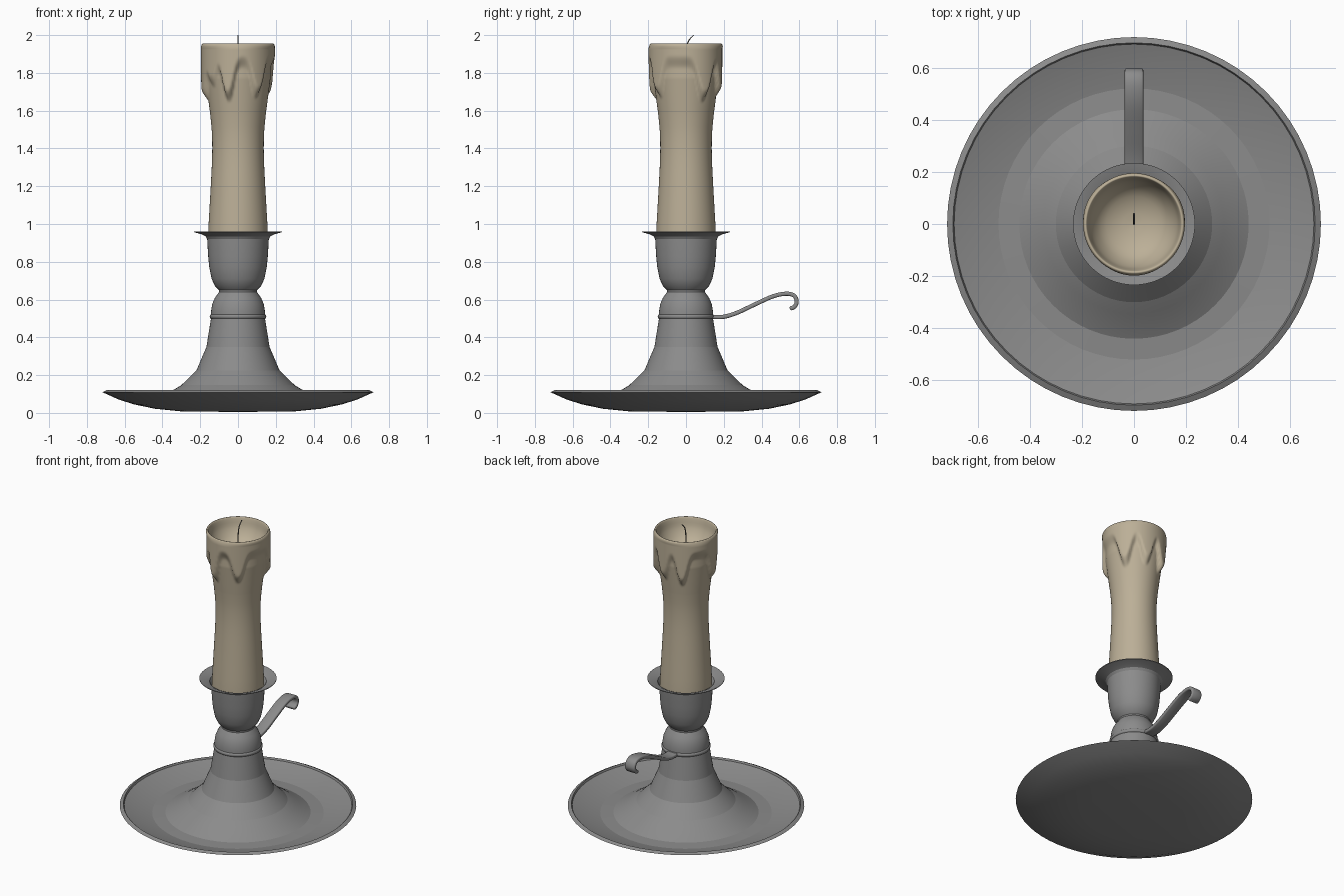
import bpy, bmesh, math
from mathutils import Vector

if "Cube" in bpy.data.objects:
    bpy.data.objects.remove(bpy.data.objects["Cube"])

METAL = (0.26, 0.26, 0.26)
WAX = (0.5, 0.43, 0.31)


def finish(name, bm, color, angle=35):
    bmesh.ops.remove_doubles(bm, verts=bm.verts, dist=1e-5)
    bmesh.ops.recalc_face_normals(bm, faces=bm.faces)
    me = bpy.data.meshes.new(name)
    bm.to_mesh(me)
    bm.free()
    ob = bpy.data.objects.new(name, me)
    bpy.context.collection.objects.link(ob)
    mat = bpy.data.materials.new(name + "_colour")
    mat.diffuse_color = (*color, 1)
    mat.use_nodes = True
    mat.node_tree.nodes["Principled BSDF"].inputs["Base Color"].default_value = mat.diffuse_color
    me.materials.append(mat)
    bpy.ops.object.select_all(action='DESELECT')
    ob.select_set(True)
    bpy.context.view_layer.objects.active = ob
    bpy.ops.object.shade_smooth_by_angle(angle=math.radians(angle))
    return ob


def lathe(name, profile, color, seg=64, radius=None, angle=35, closed=False):
    """Revolve (r, z) points; radius(r, z, a) may vary the radius by angle."""
    bm = bmesh.new()
    rings = []
    for r, z in profile:
        ring = []
        for i in range(seg):
            a = 2 * math.pi * i / seg
            q = radius(r, z, a) if radius else r
            ring.append(bm.verts.new((q * math.cos(a), q * math.sin(a), z)))
        rings.append(ring)
    pairs = list(zip(rings, rings[1:])) + ([(rings[-1], rings[0])] if closed else [])
    for lo, hi in pairs:
        for i in range(seg):
            j = (i + 1) % seg
            bm.faces.new((lo[i], lo[j], hi[j], hi[i]))
    bmesh.ops.dissolve_degenerate(bm, dist=1e-6, edges=bm.edges)
    return finish(name, bm, color, angle)


def spline(pts, steps=5):
    """Catmull-Rom through the points."""
    p = [Vector(q) for q in pts]
    p = [2 * p[0] - p[1]] + p + [2 * p[-1] - p[-2]]
    out = []
    for a, b, c, d in zip(p, p[1:], p[2:], p[3:]):
        for k in range(steps):
            t = k / steps
            out.append(0.5 * (2 * b + (c - a) * t + (2 * a - 5 * b + 4 * c - d) * t * t
                              + (3 * b - a - 3 * c + d) * t ** 3))
    return out + [p[-2]]


# Dished plate: underside, rim, then inside flowing up to the stem foot
lathe("plate", [(0, 0.005), (0.3, 0.008), (0.44, 0.022), (0.55, 0.045), (0.63, 0.07),
                (0.717, 0.109), (0.695, 0.12), (0.69, 0.108), (0.61, 0.08),
                (0.52, 0.06), (0.44, 0.064), (0.38, 0.096), (0.345, 0.12), (0.3, 0.147),
                (0.22, 0.225), (0.167, 0.35), (0.143, 0.5), (0, 0.5)], METAL, angle=9)

# Stem knop, waist and flared candle cup
lathe("cup", [(0, 0.49), (0.143, 0.49), (0.143, 0.535), (0.137, 0.575), (0.122, 0.61),
              (0.1, 0.64), (0.1, 0.65), (0.122, 0.672), (0.14, 0.71), (0.152, 0.77),
              (0.158, 0.83), (0.163, 0.92), (0.172, 0.935), (0.195, 0.946), (0.234, 0.957),
              (0.234, 0.961), (0.195, 0.951), (0.172, 0.94), (0.158, 0.915), (0.15, 0.8),
              (0, 0.78)], METAL, angle=20)

# Ring moulding around the stem
lathe("collar", [(0.14 + 0.01 * math.cos(t * math.pi / 4), 0.51 + 0.013 * math.sin(t * math.pi / 4))
                 for t in range(8)], METAL, closed=True, angle=60)

# Candle with wax drips: (angle in degrees, lowest z, angular width)
drips = [(-107, 1.67, 12), (-55, 1.69, 14), (32, 1.67, 15), (76, 1.69, 14),
         (117, 1.67, 13), (190, 1.67, 17), (222, 1.75, 12)]


def wax_edge(a):
    edge = 1.85
    for deg, low, w in drips:
        d = (math.degrees(a) - deg + 180) % 360 - 180
        edge -= (1.85 - low) * math.exp(-abs(d / w) ** 2.6)
    return edge


def candle_radius(r, z, a):
    if not 1.58 < z < 1.94 or r < 0.1 or (z, r) in inner:
        return r
    t = min(1, max(0, (z - wax_edge(a) + 0.03) / 0.075))
    t = t * t * (3 - 2 * t)
    return r + (0.195 + 0.003 * math.sin(3 * a) - r) * t


body = [tuple(v) for v in spline([(0.158, 0.85), (0.158, 0.95), (0.147, 1.15), (0.137, 1.35),
                                  (0.138, 1.48), (0.147, 1.58)], 3)]
upper = [(0.147 + 0.025 * min(1, k / 22), 1.58 + 0.00875 * k) for k in range(1, 41)]
bowl = [tuple(v) for v in spline([(0.195, 1.942), (0.19, 1.953), (0.182, 1.953), (0.176, 1.935),
                                  (0.163, 1.885), (0.125, 1.83), (0.065, 1.8), (0, 1.79)], 3)]
inner = {(z, r) for r, z in bowl}
lathe("candle", [(0, 0.85)] + body + upper + bowl, WAX, 128, candle_radius, 70)

# Curved wick
bm = bmesh.new()
rings = []
for p in spline([(0, 0, 1.785), (0, 0.002, 1.92), (0, 0.014, 1.97), (0, 0.04, 2.0)], 4):
    rings.append([bm.verts.new(p + Vector((0.0035 * math.cos(t * math.pi / 4),
                                           0.0035 * math.sin(t * math.pi / 4), 0)))
                  for t in range(8)])
for lo, hi in zip(rings, rings[1:]):
    for i in range(8):
        bm.faces.new((lo[i], lo[i - 1], hi[i - 1], hi[i]))
bm.faces.new(rings[0])
bm.faces.new(rings[-1])
finish("wick", bm, (0.15, 0.14, 0.12))

# Strap handle with a curled end
path = spline([(0, 0.135, 0.508), (0, 0.2, 0.509), (0, 0.27, 0.53), (0, 0.36, 0.572),
               (0, 0.46, 0.617), (0, 0.53, 0.631), (0, 0.572, 0.621), (0, 0.586, 0.59),
               (0, 0.575, 0.563), (0, 0.55, 0.551)], 4)
bm = bmesh.new()
pairs = [[bm.verts.new(p + Vector((s * 0.036, 0, 0))) for s in (-1, 1)] for p in path]
for a, b in zip(pairs, pairs[1:]):
    bm.faces.new((a[0], a[1], b[1], b[0]))
handle = finish("handle", bm, METAL)
solid = handle.modifiers.new("thickness", 'SOLIDIFY')
solid.thickness = 0.022
solid.offset = 0
bev = handle.modifiers.new("rounding", 'BEVEL')
bev.width = 0.008
bev.segments = 2
bev.limit_method = 'ANGLE'
bev.angle_limit = math.radians(50)
